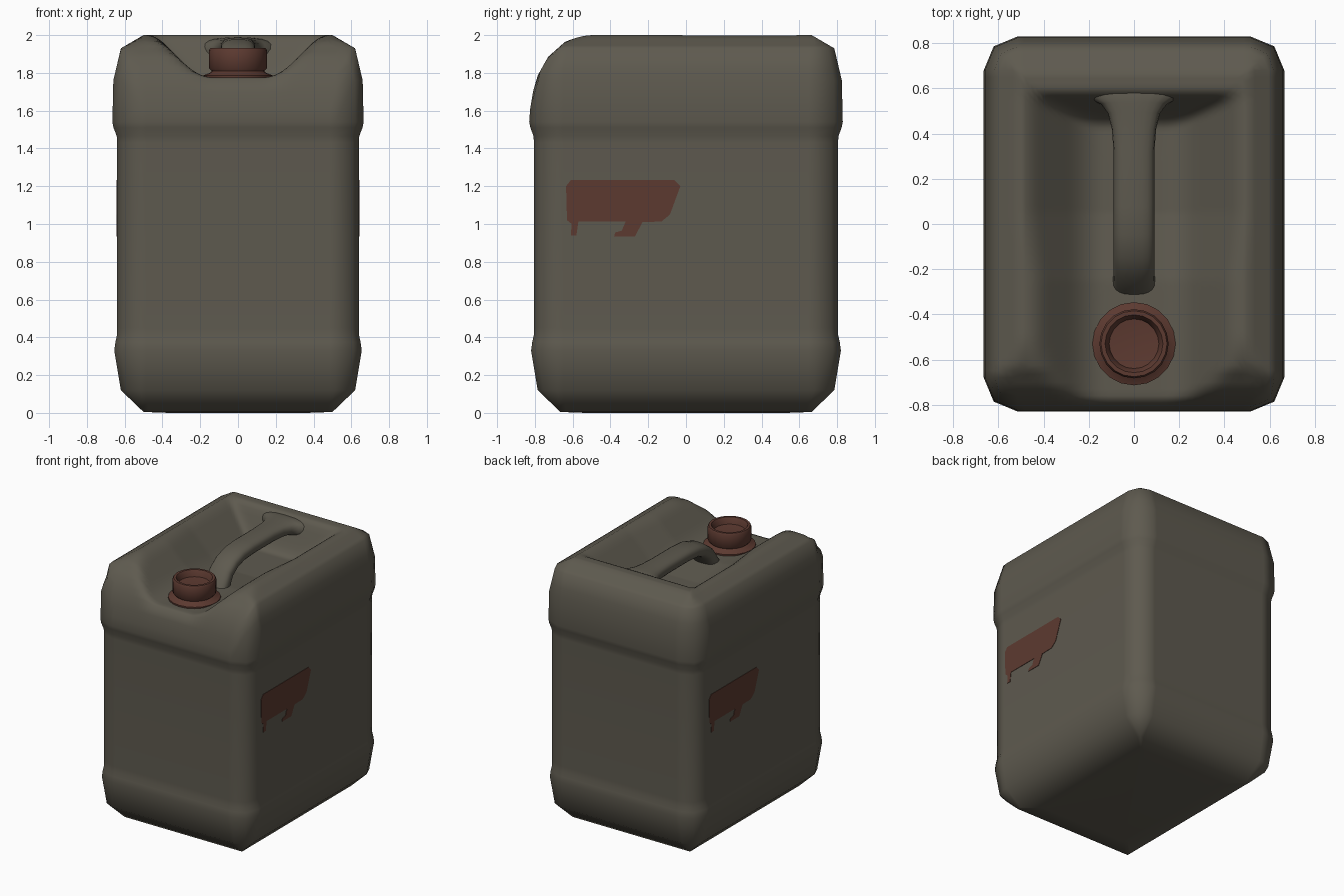
import bpy, bmesh, math
from mathutils import Vector

if "Cube" in bpy.data.objects:
    bpy.data.objects.remove(bpy.data.objects["Cube"])

HX, HY, R = 0.665, 0.83, 0.15


def material(name, rgb):
    m = bpy.data.materials.new(name)
    m.diffuse_color = (*rgb, 1)
    m.use_nodes = True
    m.node_tree.nodes["Principled BSDF"].inputs["Base Color"].default_value = m.diffuse_color
    return m


GREY = material("olive grey plastic", (0.112, 0.102, 0.078))
RED = material("rust red", (0.108, 0.042, 0.030))


def finish(bm, name, mat, angle=180):
    bmesh.ops.remove_doubles(bm, verts=bm.verts, dist=0.0004)
    bmesh.ops.recalc_face_normals(bm, faces=bm.faces)
    me = bpy.data.meshes.new(name)
    bm.to_mesh(me)
    bm.free()
    me.materials.append(mat)
    ob = bpy.data.objects.new(name, me)
    bpy.context.collection.objects.link(ob)
    bpy.context.view_layer.objects.active = ob
    ob.select_set(True)
    bpy.ops.object.shade_smooth_by_angle(angle=math.radians(angle))
    ob.select_set(False)
    return ob


def loft(bm, rings, cap_start=False, cap_end=False):
    vs = [[bm.verts.new(p) for p in r] for r in rings]
    n = len(vs[0])
    for a, b in zip(vs, vs[1:]):
        for i in range(n):
            j = (i + 1) % n
            bm.faces.new((a[i], a[j], b[j], b[i]))
    if cap_start:
        bm.faces.new(vs[0])
    if cap_end:
        bm.faces.new(vs[-1])


def lerp_table(t, x):
    for (x0, y0), (x1, y1) in zip(t, t[1:]):
        if x <= x1:
            return y0 + (y1 - y0) * max(0, x - x0) / (x1 - x0)
    return t[-1][1]


def smooth_min(a, b, k):
    h = max(k - abs(a - b), 0) / k
    return min(a, b) - h * h * k / 4


def outline(d):
    """Rounded rectangle inset by d, with two-segment corners."""
    hx, hy, r = HX - d, HY - d, max(R - d, 0)
    corners = []
    for k, (sx, sy) in enumerate(((1, 1), (-1, 1), (-1, -1), (1, -1))):
        for s in range(3):
            a = (k + s / 2) * math.pi / 2
            corners.append(Vector((sx * (hx - r) + r * math.cos(a),
                                   sy * (hy - r) + r * math.sin(a))))
    pts = []
    for i, p in enumerate(corners):
        q = corners[(i + 1) % 12]
        n = (1, 1, 36, 1, 1, 44)[i % 6]
        pts += [p.lerp(q, s / n) for s in range(n)]
    return pts


SHOULDER = [(0, 1.54), (0.005, 1.76), (0.045, 1.93), (0.165, 2.0), (1, 2.0)]
FRONT = [(-0.83, 1.58), (-0.80, 1.76), (-0.73, 1.885), (-0.64, 1.965), (-0.5, 2.015), (0.83, 3)]


def top_height(d, p):
    """Shoulder, sloping front and hand trough blended together."""
    x, y = p
    floor = 1.775 - 0.035 * max(0, min(1, (y + 0.25) / 0.3))
    trough = smooth_min(-floor, -(floor + (abs(x) - 0.21) * 1.0), 0.08)
    trough = -smooth_min(trough, -(floor + (y - 0.46) * 2.2), 0.08)
    z = smooth_min(lerp_table(SHOULDER, d), lerp_table(FRONT, y), 0.02)
    return smooth_min(z, trough, 0.05) if d > 0.001 else z


# Body: banded walls, then a top surface of shrinking rings
bm = bmesh.new()
walls = [(0.30, 0), (0.165, 0.005), (0.045, 0.12), (0.01, 0.33), (0.016, 0.375), (0.024, 0.41),
         (0.025, 0.45), (0.025, 1.43), (0.023, 1.465), (0.006, 1.51)]
rings = [[(p.x, p.y, z) for p in outline(d)] for d, z in walls]
insets = [0, 0.005, 0.02, 0.045, 0.07, 0.10, 0.13, 0.165]
insets += [0.165 + 0.02 * i for i in range(1, 26)]
for d in insets:
    rings.append([(p.x, p.y, top_height(d, p)) for p in outline(d)])
loft(bm, rings, cap_start=True)
finish(bm, "can_body", GREY)

# Handle: oval sections along a side path (y, z, half width, half height)
path = [(-0.29, 1.70, 0.10, 0.06), (-0.25, 1.77, 0.093, 0.055), (-0.20, 1.85, 0.09, 0.05),
        (-0.13, 1.90, 0.09, 0.05), (-0.04, 1.928, 0.09, 0.05), (0.08, 1.937, 0.09, 0.05),
        (0.32, 1.937, 0.09, 0.05), (0.42, 1.937, 0.098, 0.05), (0.49, 1.935, 0.115, 0.053),
        (0.53, 1.93, 0.145, 0.06), (0.56, 1.925, 0.20, 0.065), (0.62, 1.90, 0.23, 0.07)]
bm = bmesh.new()
rings = []
for i, (y, z, w, h) in enumerate(path):
    a, b = path[max(i - 1, 0)], path[min(i + 1, len(path) - 1)]
    t = Vector((0, b[0] - a[0], b[1] - a[1])).normalized()
    up = Vector((0, -t.z, t.y))
    ring = []
    for k in range(20):
        c, s = math.cos(k * math.pi / 10), math.sin(k * math.pi / 10)
        ring.append(Vector((w * math.copysign(abs(c) ** 0.75, c), y, z))
                    + up * h * math.copysign(abs(s) ** 0.75, s))
    rings.append(ring)
loft(bm, rings, True, True)
finish(bm, "handle", GREY, 60)


# Cap and collar: turned profiles (radius, z)
def lathe(name, profile, sides=20):
    bm = bmesh.new()
    loft(bm, [[(r * math.cos(2 * math.pi * i / sides),
                -0.53 + r * math.sin(2 * math.pi * i / sides), z) for i in range(sides)]
              for r, z in profile], True, True)
    finish(bm, name, RED, 50)


lathe("collar", [(0.17, 1.74), (0.184, 1.772), (0.184, 1.786), (0.15, 1.80), (0.135, 1.815)])
lathe("screw_cap", [(0.135, 1.79), (0.14, 1.81), (0.153, 1.825), (0.153, 1.92), (0.146, 1.932),
                    (0.128, 1.932), (0.118, 1.915), (0.11, 1.885), (0.06, 1.88)])

# Worn paint patch on each side, turned half a circle for the left
patch = [(-0.63, 1.02), (-0.635, 1.20), (-0.61, 1.232), (-0.06, 1.232), (-0.03, 1.20),
         (-0.085, 1.05), (-0.13, 1.013), (-0.23, 1.01), (-0.27, 0.935), (-0.38, 0.935),
         (-0.375, 0.955), (-0.34, 0.965), (-0.32, 1.012), (-0.57, 1.012), (-0.58, 0.94),
         (-0.61, 0.94), (-0.605, 1.0)]
for name, s in (("paint_patch_right", 1), ("paint_patch_left", -1)):
    bm = bmesh.new()
    loft(bm, [[(s * x, s * y, z) for y, z in patch] for x in (0.637, 0.643)], True, True)
    finish(bm, name, RED, 30)
